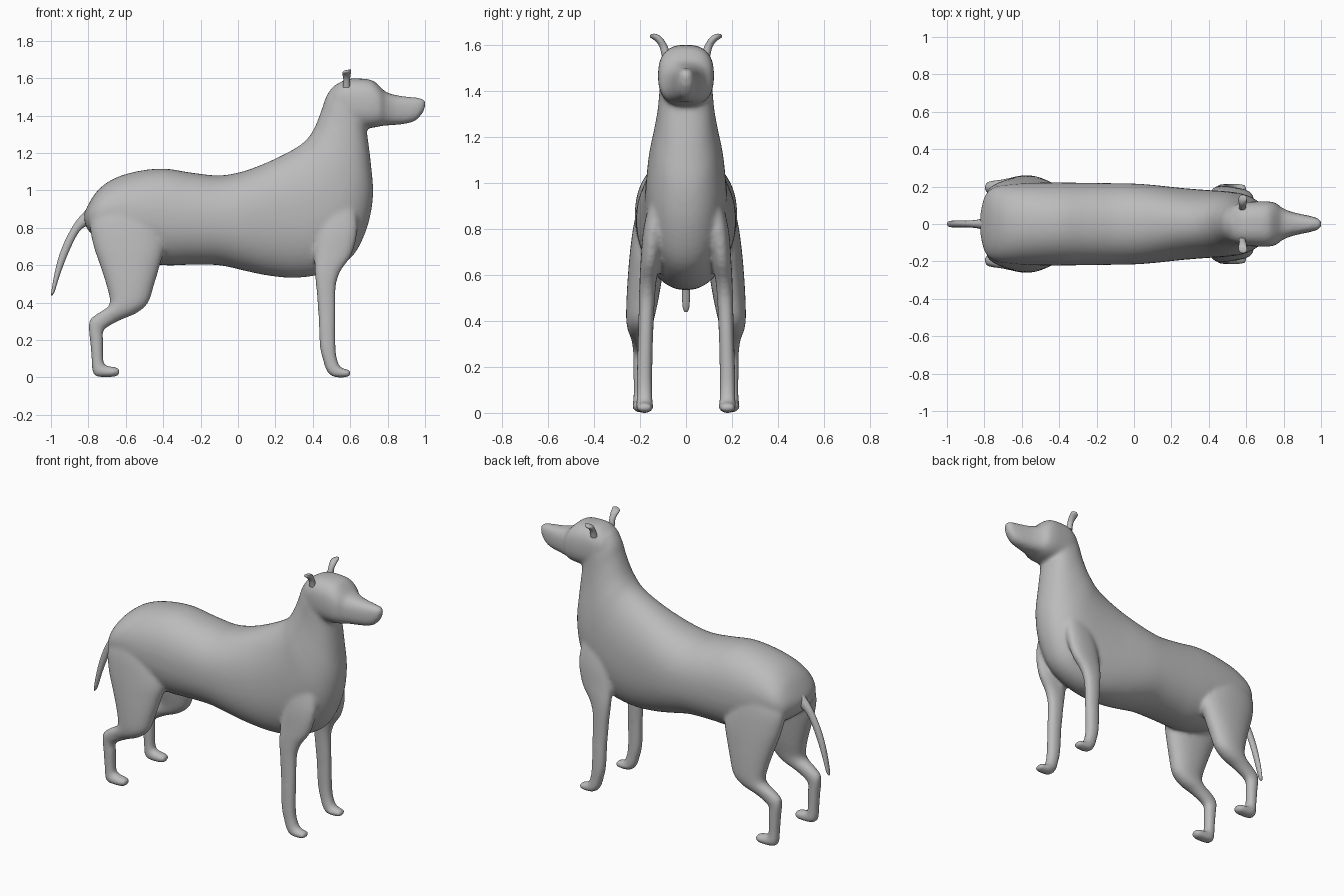
import bpy, bmesh, math
from mathutils import Vector

if "Cube" in bpy.data.objects:
    bpy.data.objects.remove(bpy.data.objects["Cube"])

grey = bpy.data.materials.new("soft grey")
grey.use_nodes = True
COLOUR = (0.5, 0.5, 0.5, 1.0)
grey.diffuse_color = COLOUR
grey.node_tree.nodes["Principled BSDF"].inputs["Base Color"].default_value = COLOUR


def spline(rows, steps):
    """Smooth interpolation through rows of ring values."""
    out = []
    for i in range(len(rows) - 1):
        p0, p1 = rows[max(i - 1, 0)], rows[i]
        p2, p3 = rows[i + 1], rows[min(i + 2, len(rows) - 1)]
        for k in range(steps):
            t = k / steps
            out.append([b + 0.5 * t * (c - a + t * (2 * a - 5 * b + 4 * c - d
                        + t * (3 * (b - c) + d - a)))
                        for a, b, c, d in zip(p0, p1, p2, p3)])
    return out + [rows[-1]]


def loft(bm, rows, side=1, power=2.0, segments=32, steps=4):
    """Rings (x1, z1, x2, z2, centre y, half width) skinned into a closed tube."""
    rings = []
    for x1, z1, x2, z2, cy, w in spline(rows, steps):
        mid = Vector(((x1 + x2) / 2, cy * side, (z1 + z2) / 2))
        half = Vector(((x1 - x2) / 2, 0, (z1 - z2) / 2))
        ring = []
        for j in range(segments):
            a = 2 * math.pi * j / segments
            c, s = math.cos(a), math.sin(a)
            c = math.copysign(abs(c) ** (2 / power), c)
            s = math.copysign(abs(s) ** (2 / power), s)
            ring.append(bm.verts.new(mid + half * c + Vector((0, w * s, 0))))
        rings.append(ring)
    for r, q in zip(rings, rings[1:]):
        for j in range(segments):
            k = (j + 1) % segments
            bm.faces.new((r[j], r[k], q[k], q[j]))
    bm.faces.new(rings[0])
    bm.faces.new(rings[-1])


def make_object(name, bm):
    bmesh.ops.recalc_face_normals(bm, faces=bm.faces)
    mesh = bpy.data.meshes.new(name)
    bm.to_mesh(mesh)
    bm.free()
    mesh.materials.append(grey)
    obj = bpy.data.objects.new(name, mesh)
    bpy.context.collection.objects.link(obj)
    bpy.ops.object.select_all(action='DESELECT')
    obj.select_set(True)
    bpy.context.view_layer.objects.active = obj
    bpy.ops.object.shade_smooth_by_angle(angle=math.radians(60))
    return obj


# Torso and neck, from rump to nape
torso = [
    (-.825, .87, -.815, .81, 0, .06), (-.80, .925, -.795, .78, 0, .15),
    (-.75, 1.00, -.75, .74, 0, .195), (-.67, 1.06, -.67, .69, 0, .212),
    (-.55, 1.10, -.55, .63, 0, .22), (-.40, 1.117, -.40, .60, 0, .222),
    (-.25, 1.095, -.25, .603, 0, .22), (-.10, 1.08, -.10, .60, 0, .218),
    (.02, 1.10, .03, .572, 0, .215), (.12, 1.135, .16, .545, 0, .205),
    (.21, 1.175, .31, .533, 0, .192), (.30, 1.222, .47, .56, 0, .182),
    (.36, 1.265, .61, .645, 0, .175), (.395, 1.31, .69, .80, 0, .165),
    (.42, 1.36, .722, .97, 0, .145), (.45, 1.44, .712, 1.13, 0, .125),
    (.475, 1.51, .695, 1.27, 0, .116), (.52, 1.565, .685, 1.335, 0, .112),
    (.57, 1.58, .67, 1.40, 0, .10)]

# Head and muzzle
head = [
    (.52, 1.56, .52, 1.37, 0, .095), (.58, 1.595, .58, 1.345, 0, .115),
    (.66, 1.598, .66, 1.335, 0, .121), (.72, 1.588, .72, 1.335, 0, .121),
    (.76, 1.555, .76, 1.343, 0, .112), (.79, 1.527, .79, 1.347, 0, .088),
    (.84, 1.511, .84, 1.35, 0, .066), (.90, 1.502, .90, 1.357, 0, .052),
    (.95, 1.497, .95, 1.373, 0, .041), (.988, 1.491, .985, 1.41, 0, .029),
    (1.003, 1.475, 1.0, 1.44, 0, .013)]

# Hind leg: thigh, hock and paw
hind_leg = [
    (-.74, .96, -.50, .96, .13, .06), (-.79, .83, -.43, .83, .15, .075),
    (-.775, .71, -.395, .70, .165, .078), (-.735, .59, -.42, .59, .178, .075),
    (-.70, .48, -.45, .49, .19, .069), (-.685, .40, -.48, .40, .20, .06),
    (-.71, .367, -.54, .345, .20, .052), (-.76, .337, -.63, .306, .197, .042),
    (-.798, .295, -.715, .255, .195, .036), (-.792, .20, -.72, .20, .195, .035),
    (-.783, .10, -.72, .10, .195, .034), (-.778, .03, -.712, .07, .195, .036),
    (-.75, .003, -.69, .06, .195, .038), (-.66, .003, -.65, .055, .195, .036),
    (-.635, .015, -.632, .042, .195, .022)]

# Front leg: shoulder, shin and paw
front_leg = [
    (.45, .95, .62, .95, .11, .04), (.43, .80, .64, .80, .14, .045),
    (.41, .66, .61, .66, .155, .042), (.408, .58, .55, .57, .165, .037),
    (.416, .50, .524, .49, .17, .035), (.428, .35, .522, .35, .175, .033),
    (.437, .17, .522, .17, .18, .034), (.455, .09, .53, .10, .18, .034),
    (.474, .035, .545, .06, .18, .036), (.51, .003, .56, .048, .18, .038),
    (.58, .001, .59, .043, .18, .034), (.604, .012, .605, .034, .18, .020)]

# Body, head and legs fused into one smooth skin
bm = bmesh.new()
loft(bm, torso, power=2.2, segments=48)
loft(bm, head, power=2.6)
for side in (1, -1):
    loft(bm, hind_leg, side, power=2.2)
    loft(bm, front_leg, side, power=2.3)
body = make_object("hound_body", bm)
remesh = body.modifiers.new("fuse", 'REMESH')
remesh.mode = 'VOXEL'
remesh.voxel_size = 0.011
remesh.use_smooth_shade = True
smooth = body.modifiers.new("blend", 'SMOOTH')
smooth.factor = 0.5
smooth.iterations = 10

# Tail
bm = bmesh.new()
loft(bm, [
    (-.76, .95, -.76, .81, 0, .05), (-.82, .888, -.81, .81, 0, .028),
    (-.87, .83, -.85, .778, 0, .020), (-.92, .742, -.885, .715, 0, .018),
    (-.957, .65, -.922, .63, 0, .018), (-.982, .55, -.955, .54, 0, .018),
    (-.997, .465, -.98, .46, 0, .015), (-1.0, .44, -.994, .438, 0, .007)],
    segments=20)
make_object("tail", bm)

# Ears, small flaps folding outward
for side, label in ((1, "left"), (-1, "right")):
    bm = bmesh.new()
    loft(bm, [
        (.56, 1.55, .60, 1.55, .085, .020), (.563, 1.59, .598, 1.59, .097, .018),
        (.560, 1.612, .602, 1.616, .112, .020),
        (.558, 1.628, .604, 1.634, .130, .025),
        (.564, 1.638, .604, 1.645, .138, .018),
        (.575, 1.643, .598, 1.647, .140, .008)], side, segments=20)
    make_object(label + "_ear", bm)
